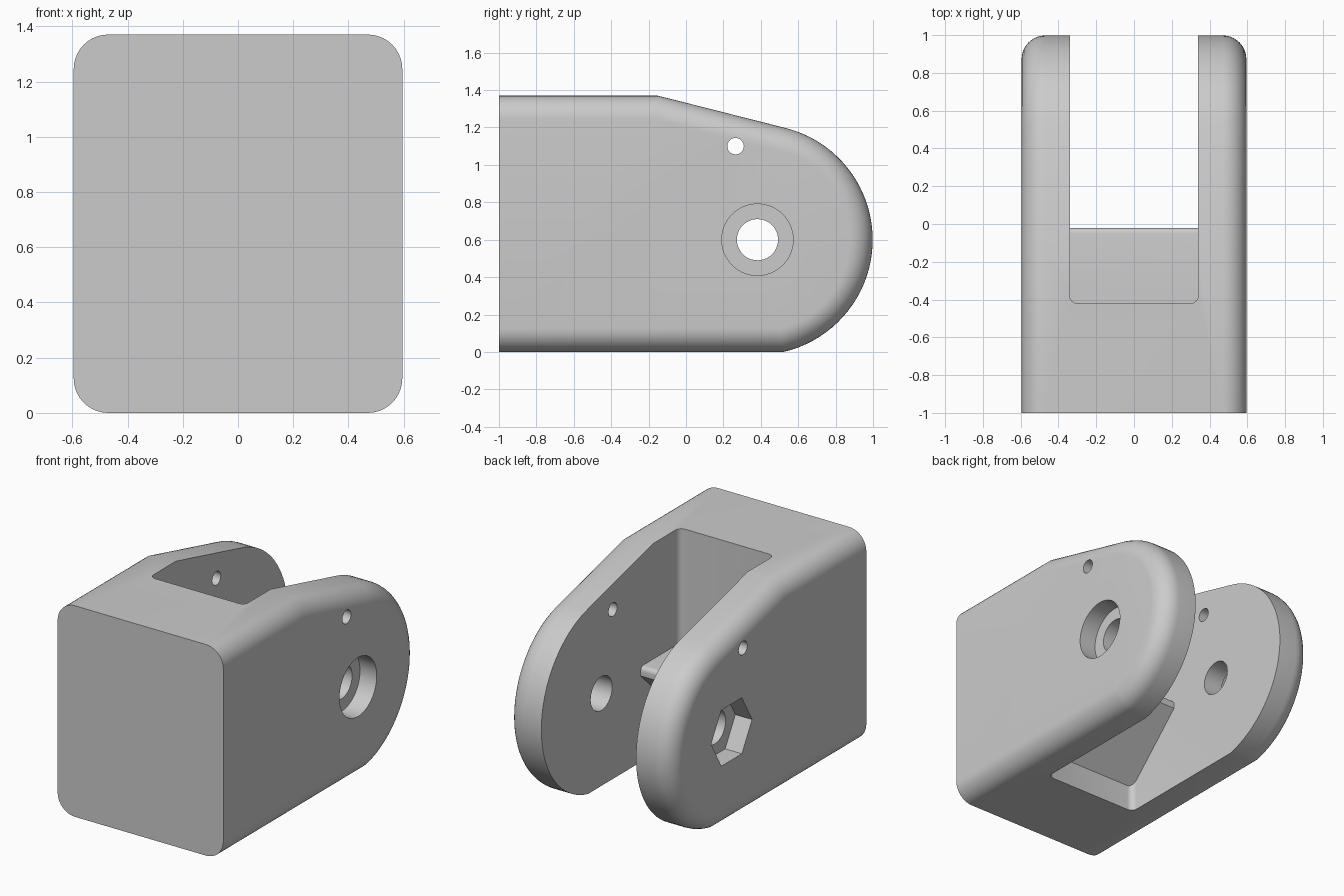
import bpy, bmesh, math
from mathutils import Matrix

cube = bpy.data.objects.get("Cube")
if cube:
    bpy.data.objects.remove(cube, do_unlink=True)

HALF = 0.595          # half width of the body
SLOT = 0.34           # half width of the slot
PIVOT = (0.382, 0.6)  # y, z of the pin axis
R_END = 0.616

grey = bpy.data.materials.new("light grey")
grey.use_nodes = True
grey.diffuse_color = (0.6, 0.6, 0.6, 1)
grey.node_tree.nodes["Principled BSDF"].inputs["Base Color"].default_value = (0.6, 0.6, 0.6, 1)


def prism(name, profile, x0, x1, pick=None, radius=0, segments=8):
    """Extrude a y-z profile along x and round the edges chosen by pick."""
    bm = bmesh.new()
    face = bm.faces.new([bm.verts.new((x0, y, z)) for y, z in profile])
    ext = bmesh.ops.extrude_face_region(bm, geom=[face])["geom"]
    moved = [v for v in ext if isinstance(v, bmesh.types.BMVert)]
    bmesh.ops.translate(bm, verts=moved, vec=(x1 - x0, 0, 0))
    bmesh.ops.recalc_face_normals(bm, faces=bm.faces)
    if pick:
        edges = [e for e in bm.edges if pick(*e.verts)]
        bmesh.ops.bevel(bm, geom=edges, offset=radius, segments=segments,
                        profile=0.5, affect='EDGES', clamp_overlap=False)
    mesh = bpy.data.meshes.new(name)
    bm.to_mesh(mesh)
    bm.free()
    mesh.materials.append(grey)
    obj = bpy.data.objects.new(name, mesh)
    bpy.context.collection.objects.link(obj)
    return obj


def ring(center, radius, n):
    return [(center[0] + radius * math.cos(math.tau * i / n),
             center[1] + radius * math.sin(math.tau * i / n)) for i in range(n)]


def boolean(target, tool, operation='DIFFERENCE'):
    bpy.context.view_layer.objects.active = target
    mod = target.modifiers.new("cut", 'BOOLEAN')
    mod.operation, mod.solver, mod.object = operation, 'EXACT', tool
    bpy.ops.object.modifier_apply(modifier=mod.name)
    bpy.data.objects.remove(tool, do_unlink=True)


# Body: block with a sloped top and a round end, side rims rounded
a0 = -math.asin(PIVOT[1] / R_END)
a1 = math.radians(77)
arc = [(PIVOT[0] + R_END * math.cos(a0 + (a1 - a0) * i / 40),
        PIVOT[1] + R_END * math.sin(a0 + (a1 - a0) * i / 40)) for i in range(41)]
profile = [(-1, 0)] + arc + [(-0.15, 1.37), (-1, 1.37)]


def is_rim(a, b):
    return abs(a.co.x - b.co.x) < 1e-4 and not (a.co.y < -0.99 and b.co.y < -0.99)


body = prism("clevis_body", profile, -HALF, HALF, is_rim, 0.125, 10)

# Slot between the two cheeks, with rounded inner corners
slot = prism("slot_cutter", [(-0.42, -0.2), (1.2, -0.2), (1.2, 1.6), (-0.42, 1.6)], -SLOT, SLOT,
             lambda a, b: a.co.y < -0.4 and b.co.y < -0.4 and abs(a.co.x - b.co.x) < 1e-4, 0.04, 6)
boolean(body, slot)

# Stop ledge inside the slot, sloping underneath, with a rounded nose
ledge = prism("stop_ledge", [(-0.5, 0.09), (-0.42, 0.17), (-0.02, 0.56), (-0.02, 0.62), (-0.5, 0.62)],
              -SLOT - 0.05, SLOT + 0.05,
              lambda a, b: min(a.co.y, b.co.y) > -0.1 and min(a.co.z, b.co.z) > 0.6, 0.03, 5)
boolean(body, ledge, 'UNION')

# Pin hole, round counterbore on one side, hex nut pocket on the other
boolean(body, prism("pin_cutter", ring(PIVOT, 0.11, 48), -1, 1))
boolean(body, prism("counterbore_cutter", ring(PIVOT, 0.191, 64), HALF - 0.12, 1))
boolean(body, prism("nut_cutter", ring(PIVOT, 0.21, 6), -1, -HALF + 0.12))

# Small cross hole
boolean(body, prism("small_hole_cutter", ring((0.265, 1.1), 0.044, 32), -1, 1))

# Smooth rounded surfaces, sharp edges kept
bpy.ops.object.select_all(action='DESELECT')
body.select_set(True)
bpy.context.view_layer.objects.active = body
bpy.ops.object.shade_smooth_by_angle(angle=math.radians(25))
